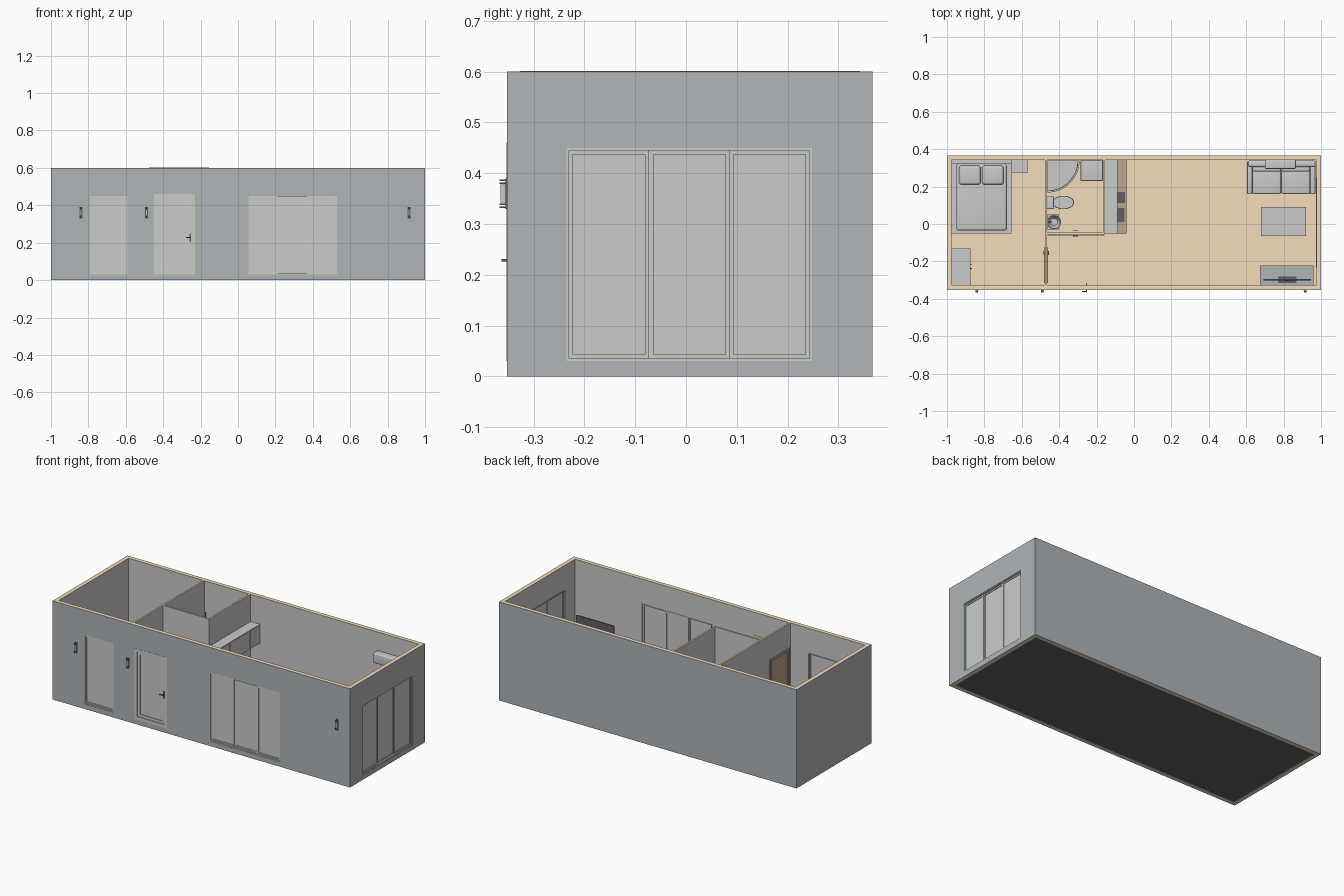
import bpy, bmesh, math

if "Cube" in bpy.data.objects:
    bpy.data.objects.remove(bpy.data.objects["Cube"])

def material(name, r, g, b):
    m = bpy.data.materials.new(name)
    m.diffuse_color = (r, g, b, 1)
    m.use_nodes = True
    m.node_tree.nodes["Principled BSDF"].inputs["Base Color"].default_value = m.diffuse_color
    return m

SLATE = material("slate", 0.43, 0.46, 0.48)
PLASTER = material("plaster", 0.8, 0.8, 0.8)
WOOD = material("wood", 0.9, 0.72, 0.5)
BROWN = material("brown", 0.5, 0.38, 0.28)
FRAME = material("frame", 0.6, 0.62, 0.57)
DARK = material("dark", 0.12, 0.12, 0.13)

def finish(name, bm, mat=None):
    bmesh.ops.recalc_face_normals(bm, faces=bm.faces)
    me = bpy.data.meshes.new(name)
    bm.to_mesh(me)
    bm.free()
    ob = bpy.data.objects.new(name, me)
    bpy.context.collection.objects.link(ob)
    if mat:
        me.materials.append(mat)
    return ob

def smooth(ob):
    bpy.ops.object.select_all(action='DESELECT')
    ob.select_set(True)
    bpy.context.view_layer.objects.active = ob
    bpy.ops.object.shade_smooth_by_angle(angle=math.radians(35))

def box(name, x0, x1, y0, y1, z0, z1, mat=None, soft=0):
    bm = bmesh.new()
    bmesh.ops.create_cube(bm, size=1)
    for v in bm.verts:
        v.co = ((x0 + x1) / 2 + v.co.x * (x1 - x0), (y0 + y1) / 2 + v.co.y * (y1 - y0),
                (z0 + z1) / 2 + v.co.z * (z1 - z0))
    if soft:
        bmesh.ops.bevel(bm, geom=bm.edges[:], offset=soft, segments=4, profile=0.5, affect='EDGES')
    ob = finish(name, bm, mat)
    if soft:
        smooth(ob)
    return ob

def prism(name, pts, z0, z1, mat=None):
    bm = bmesh.new()
    f = bm.faces.new([bm.verts.new((x, y, z0)) for x, y in pts])
    up = bmesh.ops.extrude_face_region(bm, geom=[f])["geom"]
    for v in up:
        if isinstance(v, bmesh.types.BMVert):
            v.co.z = z1
    ob = finish(name, bm, mat)
    smooth(ob)
    return ob

def lathe(name, profile, cx, cy, sx=1, sy=1, n=32):
    bm = bmesh.new()
    rings = [[bm.verts.new((cx + r * sx * math.cos(i * math.tau / n), cy + r * sy * math.sin(i * math.tau / n), z))
              for i in range(n)] for r, z in profile]
    for a, b in zip(rings, rings[1:]):
        for i in range(n):
            bm.faces.new((a[i], a[(i + 1) % n], b[(i + 1) % n], b[i]))
    bm.faces.new(rings[0])
    bm.faces.new(rings[-1])
    ob = finish(name, bm)
    smooth(ob)

def cut(ob, *boxes):
    for b in boxes:
        c = box("cutter", *b)
        c.hide_render = True
        m = ob.modifiers.new("cut", 'BOOLEAN')
        m.operation, m.solver, m.object = 'DIFFERENCE', 'EXACT', c
        bpy.context.view_layer.objects.active = ob
        bpy.ops.object.modifier_apply(modifier=m.name)
        bpy.data.objects.remove(c)

Y0, Y1, T, F = -0.352, 0.367, 0.025, 0.03
IX, IY0, IY1 = 1 - T, Y0 + T, Y1 - T

# outer walls with openings; wood on the cut rims, slate outside, plaster inside
walls = box("outer_walls", -1, 1, Y0, Y1, 0, 0.6)
cut(walls, (-IX, IX, IY0, IY1, -0.1, 0.7), (-0.79, -0.59, -0.4, -0.3, F, 0.45),
    (-0.45, -0.23, -0.4, -0.3, F, 0.46), (0.055, 0.53, -0.4, -0.3, F, 0.45),
    (0.9, 1.1, -0.235, 0.248, F, 0.45))
walls.data.materials.clear()
for m in (PLASTER, SLATE, WOOD):
    walls.data.materials.append(m)
for p in walls.data.polygons:
    c, n = p.center, p.normal
    outside = abs(c.x) > 0.999 or c.y < Y0 + 0.001 or c.y > Y1 - 0.001
    rim = abs(n.z) > 0.9 and (c.z > 0.59 or c.z < 0.01)
    p.material_index = 2 if rim else 1 if outside else 0

# floor
box("underfloor", -IX, IX, IY0, IY1, 0.003, 0.02, DARK)
box("wood_floor", -IX, IX, IY0, IY1, 0.02, F, WOOD)

# glazed openings: d is measured inward from the outer wall face
def on_wall(side, name, a0, a1, d0, d1, z0, z1, mat=None):
    if side == "front":
        box(name, a0, a1, Y0 + d0, Y0 + d1, z0, z1, mat)
    else:
        box(name, 1 - d1, 1 - d0, a0, a1, z0, z1, mat)

def frame(side, name, a0, a1, z0, z1, w, d0, d1):
    on_wall(side, name + "_left", a0, a0 + w, d0, d1, z0, z1, FRAME)
    on_wall(side, name + "_right", a1 - w, a1, d0, d1, z0, z1, FRAME)
    on_wall(side, name + "_bottom", a0 + w, a1 - w, d0, d1, z0, z0 + w, FRAME)
    on_wall(side, name + "_top", a0 + w, a1 - w, d0, d1, z1 - w, z1, FRAME)

def window(side, name, a0, a1, z0, z1, n):
    frame(side, name + "_frame", a0, a1, z0, z1, 0.005, 0.002, 0.027)
    step = (a1 - a0 - 0.01) / n
    for i in range(n):
        s, off = a0 + 0.005 + i * step, 0.004 * (i % 2)
        frame(side, f"{name}_sash{i}", s, s + step, z0 + 0.005, z1 - 0.005, 0.008, 0.008 + off, 0.018 + off)
        on_wall(side, f"{name}_glass{i}", s + 0.008, s + step - 0.008, 0.012 + off, 0.014 + off, z0 + 0.013, z1 - 0.013)

window("front", "bedroom_window", -0.79, -0.59, F, 0.45, 1)
window("front", "living_window", 0.055, 0.53, F, 0.45, 3)
window("right", "end_window", -0.235, 0.248, F, 0.45, 3)

# entrance door
frame("front", "door_frame", -0.45, -0.23, F, 0.46, 0.018, -0.001, 0.027)
frame("front", "door_leaf", -0.432, -0.248, F + 0.018, 0.442, 0.016, 0.004, 0.016)
on_wall("front", "door_glass", -0.416, -0.264, 0.008, 0.011, F + 0.03, 0.43)
for s, d in (("outer", Y0 - 0.011), ("inner", Y0 + 0.018)):
    box(s + "_door_handle", -0.277, -0.252, d, d + 0.004, 0.226, 0.231, DARK)
    box(s + "_handle_stem", -0.256, -0.252, d, d + 0.016, 0.226, 0.231, DARK)
    box(s + "_handle_plate", -0.258, -0.25, Y0 + (0.0 if s == "outer" else 0.016), Y0 + (0.005 if s == "outer" else 0.018), 0.205, 0.25, DARK)

# wall lamps
for x in (-0.84, -0.49, 0.915):
    box("lamp_plate", x - 0.008, x + 0.008, Y0 - 0.003, Y0, 0.33, 0.39, DARK)
    box("lamp_body", x - 0.005, x + 0.005, Y0 - 0.013, Y0 - 0.003, 0.342, 0.378)
    for z in (0.331, 0.337, 0.379, 0.385):
        box("lamp_rib", x - 0.007, x + 0.007, Y0 - 0.015, Y0 - 0.003, z, z + 0.003, DARK)

# partitions
bed_wall = box("bedroom_partition", -0.475, -0.465, IY0, IY1, F, 0.6)
cut(bed_wall, (-0.6, -0.4, -0.31, -0.13, 0, 0.45))
bath_front = box("bathroom_front_wall", -0.465, -0.155, -0.055, -0.045, F, 0.6)
cut(bath_front, (-0.33, -0.18, -0.1, 0, 0, 0.43))
box("kitchen_partition", -0.165, -0.155, -0.045, IY1, F, 0.6)
for n, x0, x1, y0, y1 in (("bedroom_rim", -0.475, -0.465, IY0, IY1), ("bath_rim", -0.465, -0.155, -0.055, -0.045),
                          ("kitchen_rim", -0.165, -0.155, -0.045, IY1)):
    box(n, x0, x1, y0, y1, 0.599, 0.601, WOOD)

# inner doors
box("bedroom_door", -0.473, -0.467, -0.3, -0.14, F, 0.44, BROWN)
for y in (-0.315, -0.14):
    box("bedroom_door_jamb", -0.48, -0.46, y, y + 0.015, F, 0.45, BROWN)
box("bedroom_door_head", -0.48, -0.46, -0.315, -0.125, 0.44, 0.455, BROWN)
box("bathroom_door", -0.33, -0.18, -0.053, -0.047, F, 0.43)
box("bathroom_door_rail", -0.46, -0.16, -0.061, -0.055, 0.425, 0.435)
for y in (-0.066, -0.038):
    box("bathroom_door_handle", -0.325, -0.3, y, y + 0.004, 0.226, 0.231, DARK)
for x in (-0.485, -0.459):
    box("bedroom_door_handle", x, x + 0.004, -0.165, -0.145, 0.226, 0.231, DARK)

# bed with pillows
box("bed_base", -0.975, -0.655, -0.05, 0.342, F + 0.01, 0.075)
box("headboard", -0.975, -0.655, 0.322, 0.342, F, 0.19)
box("mattress", -0.95, -0.68, -0.035, 0.32, 0.07, 0.125, None, 0.012)
for x in (-0.935, -0.812):
    box("pillow", x, x + 0.115, 0.21, 0.312, 0.12, 0.15, None, 0.014)
box("nightstand", -0.655, -0.57, 0.272, 0.342, F, 0.12)

# wardrobe
box("wardrobe", -0.975, -0.878, -0.327, -0.13, F, 0.43)
for y in (-0.327, -0.227):
    box("wardrobe_door", -0.878, -0.874, y, y + 0.097, F + 0.01, 0.425)
for y in (-0.22, -0.24):
    box("wardrobe_handle", -0.874, -0.865, y, y + 0.004, 0.2, 0.26, DARK)

# shower: quarter-round tray and curved screen
def arc(r):
    return [(-0.463 + r * math.cos(t * math.pi / 32), 0.34 - r * math.sin(t * math.pi / 32)) for t in range(17)]

prism("shower_tray", [(-0.463, 0.34)] + arc(0.172), F, 0.05)
prism("shower_screen", arc(0.165) + arc(0.161)[::-1], 0.05, 0.42)
box("shower_pipe", -0.45, -0.446, 0.325, 0.329, 0.2, 0.42)

# washing machine, toilet, basin
box("washing_machine", -0.285, -0.167, 0.23, 0.342, F, 0.2, None, 0.004)
box("toilet_tank", -0.465, -0.428, 0.08, 0.15, F, 0.17, None, 0.006)
lathe("toilet_bowl", [(0.6, F), (0.55, 0.06), (0.95, 0.1), (1, 0.112), (0.95, 0.12)], -0.378, 0.115, 0.058, 0.036)
box("basin_cabinet", -0.465, -0.40, -0.03, 0.05, F, 0.18)
lathe("wash_basin", [(0.02, 0.17), (0.036, 0.2), (0.038, 0.205), (0.034, 0.205), (0.02, 0.183)], -0.428, 0.01)
box("basin_tap", -0.463, -0.435, 0.008, 0.013, 0.215, 0.22)
box("mirror", -0.465, -0.461, -0.03, 0.05, 0.26, 0.4)

# kitchen
box("base_units", -0.155, -0.045, -0.05, IY1, F, 0.2)
box("worktop", -0.155, -0.04, -0.052, IY1, 0.2, 0.208, BROWN)
box("upper_units", -0.155, -0.092, -0.05, IY1, 0.32, 0.435)
box("hob", -0.14, -0.048, 0.112, 0.17, 0.207, 0.211, DARK)
box("sink", -0.14, -0.052, 0.01, 0.085, 0.207, 0.21, DARK)
box("sink_tap", -0.12, -0.09, 0.045, 0.05, 0.24, 0.245)
box("tap_stem", -0.12, -0.115, 0.045, 0.05, 0.208, 0.245)
for i in range(4):
    y = -0.048 + i * 0.098
    box("unit_door", -0.045, -0.042, y, y + 0.094, F + 0.015, 0.195)
    box("upper_door", -0.092, -0.089, y, y + 0.094, 0.323, 0.432)

# sofa
box("sofa_base", 0.61, 0.97, 0.165, 0.335, F + 0.01, 0.085)
box("sofa_back", 0.61, 0.97, 0.305, 0.34, 0.08, 0.19, None, 0.01)
for x in (0.605, 0.942):
    box("sofa_arm", x, x + 0.028, 0.16, 0.335, F, 0.14, None, 0.006)
for x in (0.634, 0.789):
    box("seat_cushion", x, x + 0.152, 0.16, 0.29, 0.083, 0.12, None, 0.009)
    box("back_cushion", x, x + 0.152, 0.28, 0.31, 0.115, 0.185, None, 0.01)

# coffee table
box("table_top", 0.68, 0.92, -0.065, 0.09, 0.105, 0.115)
for x in (0.69, 0.9):
    for y in (-0.055, 0.07):
        box("table_leg", x, x + 0.01, y, y + 0.01, F, 0.105)

# television and its stand
box("media_unit", 0.675, 0.96, IY0, -0.222, F, 0.12, SLATE)
box("television", 0.692, 0.945, -0.302, -0.295, 0.135, 0.28, DARK)
box("television_foot", 0.77, 0.87, -0.315, -0.28, 0.12, 0.124, DARK)
box("television_neck", 0.81, 0.83, -0.306, -0.298, 0.122, 0.15, DARK)

# air conditioner on the back wall
box("air_conditioner", 0.70, 0.865, 0.295, IY1, 0.43, 0.49, None, 0.006)
